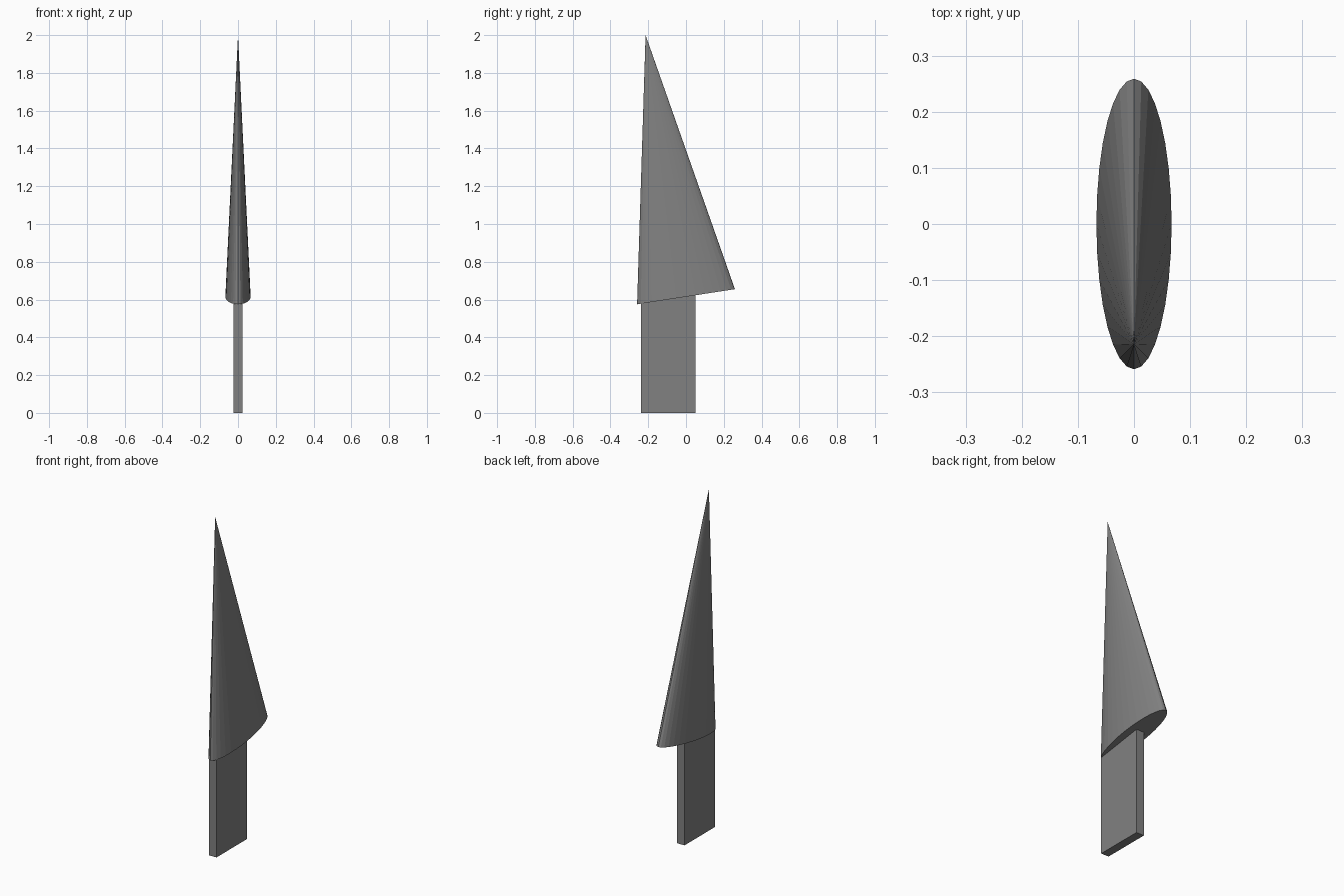
import bpy
import math
from mathutils import Vector

if "Cube" in bpy.data.objects:
    bpy.data.objects.remove(bpy.data.objects["Cube"])

grey = bpy.data.materials.new("dark_grey")
grey.diffuse_color = (0.22, 0.22, 0.22, 1)
grey.use_nodes = True
grey.node_tree.nodes["Principled BSDF"].inputs["Base Color"].default_value = grey.diffuse_color

# Pointed head: flattened 32-sided cone, tilted back toward the front edge
apex = Vector((0, -0.214, 2.0))
base = Vector((0, 0, 0.615))
axis = apex - base
bpy.ops.mesh.primitive_cone_add(vertices=32, radius1=1, radius2=0, depth=2,
                                location=(apex + base) / 2)
head = bpy.context.object
head.name = "blade_head"
head.scale = (0.067, 0.262, axis.length / 2)
head.rotation_euler = (math.atan2(-axis.y, axis.z), 0, 0)
head.data.materials.append(grey)

# Flat rectangular tang, its top hidden inside the head
y0, y1, top = -0.237, 0.05, 0.63
bpy.ops.mesh.primitive_cube_add(size=1, location=(0, (y0 + y1) / 2, top / 2))
tang = bpy.context.object
tang.name = "tang"
tang.scale = (0.05, y1 - y0, top)
tang.data.materials.append(grey)
